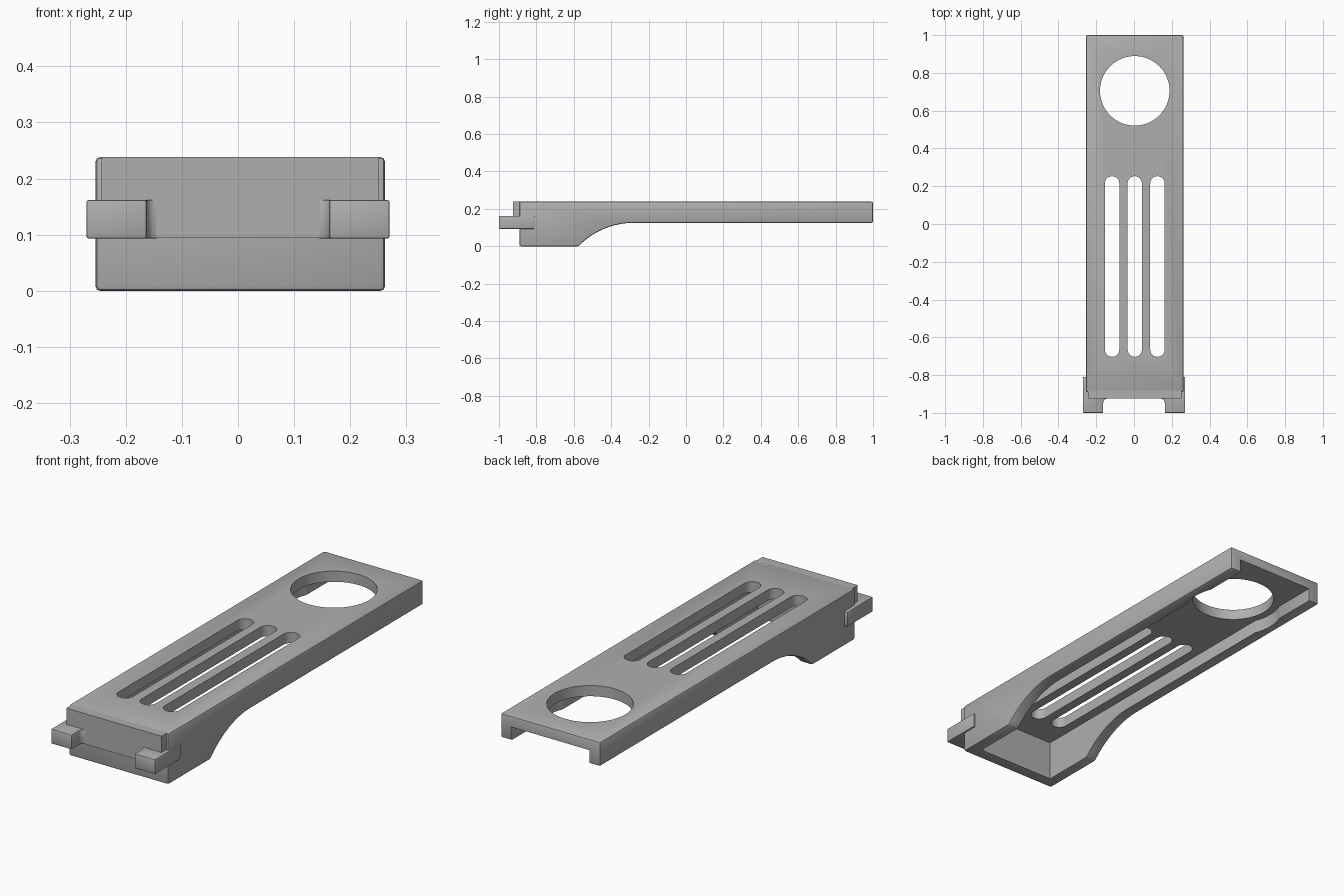
import bpy, bmesh, math

if "Cube" in bpy.data.objects:
    bpy.data.objects.remove(bpy.data.objects["Cube"])

MID = 0.004  # centre line of the body
grey = bpy.data.materials.new("plain grey")
grey.use_nodes = True
grey.diffuse_color = (0.43, 0.43, 0.43, 1)
grey.node_tree.nodes["Principled BSDF"].inputs["Base Color"].default_value = (0.43, 0.43, 0.43, 1)


def prism(name, points, depth):
    """Extrude a closed loop of 3D points along the depth vector."""
    bm = bmesh.new()
    face = bm.faces.new([bm.verts.new(p) for p in points])
    new = bmesh.ops.extrude_face_region(bm, geom=[face])["geom"]
    bmesh.ops.translate(bm, vec=depth, verts=[v for v in new if isinstance(v, bmesh.types.BMVert)])
    bmesh.ops.recalc_face_normals(bm, faces=bm.faces)
    mesh = bpy.data.meshes.new(name)
    bm.to_mesh(mesh)
    bm.free()
    mesh.materials.append(grey)
    obj = bpy.data.objects.new(name, mesh)
    bpy.context.collection.objects.link(obj)
    return obj


def box(name, x0, x1, y0, y1, z0, z1):
    loop = [(x0, y0, z0), (x1, y0, z0), (x1, y1, z0), (x0, y1, z0)]
    return prism(name, loop, (0, 0, z1 - z0))


def stadium(name, x, y0, y1, r, z0, z1, steps=24):
    """Upright slot shape; equal y0 and y1 give a cylinder."""
    loop = []
    for centre, start in ((y1, 0), (y0, math.pi)):
        last = steps if y0 == y1 else steps + 1
        for i in range(last):
            a = start + math.pi * i / steps
            loop.append((x + r * math.cos(a), centre + r * math.sin(a), z0))
    return prism(name, loop, (0, 0, z1 - z0))


def apply(obj, kind, **settings):
    mod = obj.modifiers.new(kind, kind)
    for key, value in settings.items():
        setattr(mod, key, value)
    bpy.context.view_layer.objects.active = obj
    bpy.ops.object.modifier_apply(modifier=mod.name)


def round_edges(obj, width):
    apply(obj, "BEVEL", width=width, segments=2, limit_method="ANGLE", angle_limit=math.radians(35))


def cut(obj, cutter):
    cutter.hide_render = True
    apply(obj, "BOOLEAN", operation="DIFFERENCE", object=cutter, solver="EXACT")
    bpy.data.objects.remove(cutter)


# Body: deep front, arched underside, long shallow arm
R, top, under = 0.41, 0.238, 0.125
side = [(-0.89, top), (-0.89, 0), (-0.58, 0)]
for i in range(17):
    a = math.radians(45) * (1 - i / 16)
    side.append((-0.28 - R * math.sin(a), under - R + R * math.cos(a)))
side += [(1, under), (1, top)]
body = prism("body_shell", [(MID - 0.258, y, z) for y, z in side], (0.516, 0, 0))
round_edges(body, 0.008)

# Hollow underside, open at the back end
cut(body, box("cavity", MID - 0.203, MID + 0.203, -0.83, 1.1, -0.1, 0.188))
cut(body, stadium("ring_recess", MID, 0.705, 0.705, 0.22, -0.1, 0.188, 40))

# Round hole and three long slots through the top plate
cut(body, stadium("round_hole", MID, 0.705, 0.705, 0.184, -0.1, 0.4, 40))
for k in (-1, 0, 1):
    cut(body, stadium("slot", MID + k * 0.12, -0.665, 0.215, 0.038, -0.1, 0.4))

# Raised front panel
panel = box("front_panel", MID - 0.247, MID + 0.247, -0.925, -0.86, 0.095, top)

# Hooks: a block in front with a thin strip wrapping around the side
parts = [body, panel]
for name, s in (("left_hook", 1), ("right_hook", -1)):
    loop = [(0.27, -1), (0.27, -0.81), (0.245, -0.81), (0.225, -0.88), (0.143, -0.88), (0.143, -0.925)]
    for i in range(1, 6):  # inner fillet against the panel
        a = math.pi / 2 * i / 5
        loop.append((0.143 + 0.02 * math.sin(a), -0.945 + 0.02 * math.cos(a)))
    loop.append((0.163, -1))
    hook = prism(name, [(s * x, y, 0.093) for x, y in loop], (0, 0, 0.069))
    round_edges(hook, 0.004)
    parts.append(hook)

# Smooth the curves, keep the edges crisp
bpy.ops.object.select_all(action="DESELECT")
for obj in parts:
    obj.select_set(True)
bpy.context.view_layer.objects.active = body
bpy.ops.object.shade_smooth_by_angle(angle=math.radians(30))
